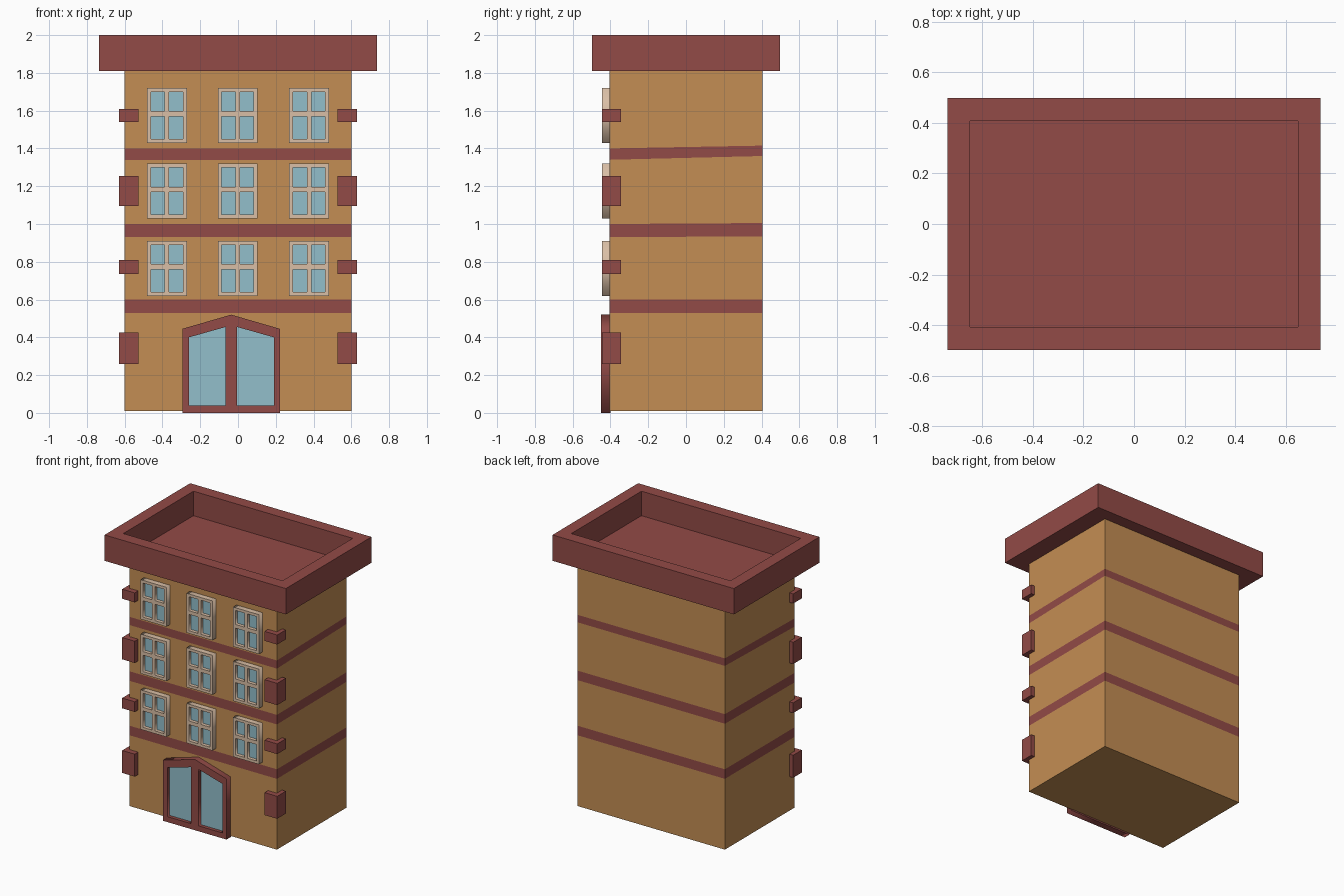
import bpy, bmesh
from math import pi
from mathutils import Vector

if "Cube" in bpy.data.objects:
    bpy.data.objects.remove(bpy.data.objects["Cube"])


def material(name, color):
    m = bpy.data.materials.new(name)
    m.diffuse_color = (*color, 1)
    m.use_nodes = True
    m.node_tree.nodes["Principled BSDF"].inputs["Base Color"].default_value = m.diffuse_color
    return m


RED = material("brick_red", (0.29, 0.07, 0.063))
TAN = material("tan_wall", (0.55, 0.27, 0.087))
GLASS = material("glass", (0.29, 0.52, 0.60))
CREAM = material("cream_frame", (0.70, 0.52, 0.38))


def link(name, mesh, *mats):
    for m in mats:
        mesh.materials.append(m)
    ob = bpy.data.objects.new(name, mesh)
    bpy.context.collection.objects.link(ob)
    return ob


def from_bmesh(name, bm, *mats):
    bmesh.ops.recalc_face_normals(bm, faces=bm.faces)
    mesh = bpy.data.meshes.new(name)
    bm.to_mesh(mesh)
    bm.free()
    return link(name, mesh, *mats)


def add_box(bm, lo, hi):
    lo, hi = Vector(lo), Vector(hi)
    verts = bmesh.ops.create_cube(bm, size=1)["verts"]
    for v in verts:
        v.co = (lo + hi) / 2 + v.co * (hi - lo)
    return verts


def rect(x0, x1, z0, z1):
    return [(x0, z0), (x1, z0), (x1, z1), (x0, z1)]


def panel(name, loops, y_front, y_back, mat):
    """Flat upright panel: first loop is the outline, the others are holes."""
    cu = bpy.data.curves.new(name, 'CURVE')
    cu.dimensions, cu.fill_mode = '2D', 'BOTH'
    cu.extrude = (y_back - y_front) / 2
    for pts in loops:
        s = cu.splines.new('POLY')
        s.points.add(len(pts) - 1)
        for p, (x, z) in zip(s.points, pts):
            p.co = (x, z, 0, 1)
        s.use_cyclic_u = True
    tmp = bpy.data.objects.new(name + "_curve", cu)
    bpy.context.collection.objects.link(tmp)
    bpy.context.view_layer.update()
    dg = bpy.context.evaluated_depsgraph_get()
    mesh = bpy.data.meshes.new_from_object(tmp.evaluated_get(dg))
    bpy.data.objects.remove(tmp)
    bm = bmesh.new()
    bm.from_mesh(mesh)
    bmesh.ops.remove_doubles(bm, verts=bm.verts, dist=1e-5)
    for v in bm.verts:
        v.co = (v.co.x, (y_front + y_back) / 2 - v.co.z, v.co.y)
    bpy.data.meshes.remove(mesh)
    return from_bmesh(name, bm, mat)


# walls: stacked rings with flush red bands (the top band rises to the back)
W, D = 0.60, 0.405
levels = [(0.01, 0.01), (0.53, 0.53), (0.60, 0.60), (0.93, 0.935), (1.00, 1.005),
          (1.34, 1.36), (1.40, 1.415), (1.812, 1.812)]
bm = bmesh.new()
rings = [[bm.verts.new(c) for c in ((-W, -D, f), (W, -D, f), (W, D, b), (-W, D, b))]
         for f, b in levels]
for i, (lo, hi) in enumerate(zip(rings, rings[1:])):
    for k in range(4):
        j = (k + 1) % 4
        bm.faces.new((lo[k], lo[j], hi[j], hi[k])).material_index = i % 2
bm.faces.new(rings[0])
bm.faces.new(rings[-1])
from_bmesh("walls", bm, TAN, RED)

# roof slab with a sunken deck behind the parapet
bm = bmesh.new()
add_box(bm, (-0.737, -0.497, 1.81), (0.737, 0.497, 2.0))
top = max(bm.faces, key=lambda f: f.calc_center_median().z)
bmesh.ops.inset_region(bm, faces=[top], thickness=0.127)
deck = bmesh.ops.extrude_discrete_faces(bm, faces=[top])["faces"][0]
for v in deck.verts:
    v.co.z = 1.82
from_bmesh("roof_parapet", bm, RED)

# corner blocks on both front corners
bm = bmesh.new()
for z0, z1 in ((0.26, 0.425), (0.735, 0.81), (1.095, 1.255), (1.54, 1.61)):
    for s in (-1, 1):
        xs = sorted((s * 0.528, s * 0.63))
        add_box(bm, (xs[0], -0.445, z0), (xs[1], -0.345, z1))
from_bmesh("corner_blocks", bm, RED)

# windows: cream frame with four panes over a sheet of glass
for row, z in enumerate((0.62, 1.03, 1.43)):
    for col, x in enumerate((-0.376, -0.002, 0.376)):
        holes = [rect(x + a, x + b, z + c, z + d)
                 for a, b in ((-0.085, -0.012), (0.012, 0.085))
                 for c, d in ((0.02, 0.14), (0.167, 0.27))]
        tag = f"{row + 1}_{col + 1}"
        panel("window_frame_" + tag,
              [rect(x - 0.105, x + 0.105, z, z + 0.29)] + holes, -0.445, -0.40, CREAM)
        panel("window_glass_" + tag,
              [rect(x - 0.095, x + 0.095, z + 0.01, z + 0.28)], -0.42, -0.402, GLASS)

# double door with a pointed head
left = [(-0.26, 0.04), (-0.065, 0.04), (-0.065, 0.455), (-0.26, 0.40)]
right = [(-0.005, 0.04), (0.19, 0.04), (0.19, 0.40), (-0.005, 0.455)]
outline = [(-0.295, 0.0), (0.222, 0.0), (0.222, 0.445), (-0.036, 0.52), (-0.295, 0.445)]
panel("door_frame", [outline, left, right], -0.45, -0.40, RED)
inner = [(-0.28, 0.02), (0.207, 0.02), (0.207, 0.42), (-0.036, 0.49), (-0.28, 0.42)]
panel("door_glass", [inner], -0.425, -0.402, GLASS)
